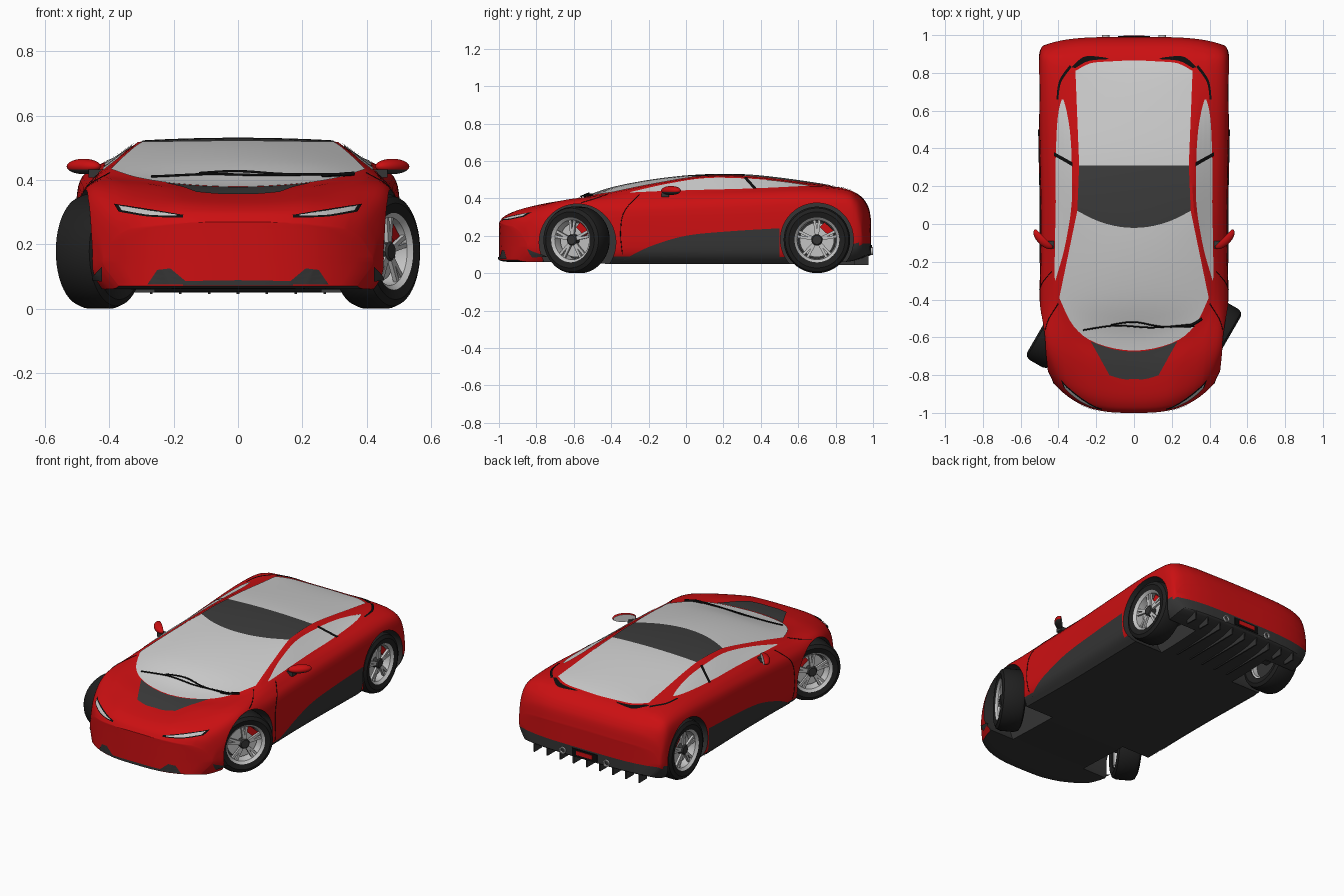
import bpy, bmesh, math
from mathutils import Vector, Matrix
from mathutils.bvhtree import BVHTree

if "Cube" in bpy.data.objects:
    bpy.data.objects.remove(bpy.data.objects["Cube"])


def material(name, r, g, b):
    m = bpy.data.materials.new(name)
    m.use_nodes = True
    m.diffuse_color = (r, g, b, 1)
    m.node_tree.nodes["Principled BSDF"].inputs["Base Color"].default_value = (r, g, b, 1)
    return m


RED = material("red paint", .6, .005, .006)
TRIM = material("dark trim", .035, .035, .035)
GLASS = material("pale glass", .62, .62, .62)
ROOF = material("charcoal panel", .045, .045, .045)
TYRE = material("tyre rubber", .014, .014, .014)
SILVER = material("silver metal", .55, .55, .55)
BLACK = material("black", .004, .004, .004)


def spline(pts, t):
    """Smooth curve through points, t from 0 to 1."""
    n = len(pts)
    i = min(int(t * (n - 1)), n - 2)
    f = t * (n - 1) - i
    a, b, c, d = (pts[min(max(k, 0), n - 1)] for k in range(i - 1, i + 3))
    return [q + .5 * f * (r - p + f * (2 * p - 5 * q + 4 * r - s + f * (3 * (q - r) + s - p)))
            for p, q, r, s in zip(a, b, c, d)]


def finish(bm, name, mats, matrix=None, mirror=False):
    bmesh.ops.recalc_face_normals(bm, faces=bm.faces)
    if matrix:
        bm.transform(matrix)
    mesh = bpy.data.meshes.new(name)
    bm.to_mesh(mesh)
    bm.free()
    ob = bpy.data.objects.new(name, mesh)
    bpy.context.collection.objects.link(ob)
    for m in mats:
        mesh.materials.append(m)
    if mirror:
        ob.modifiers.new("Mirror", 'MIRROR')
    smooth(ob)
    return ob


def smooth(ob):
    bpy.ops.object.select_all(action='DESELECT')
    ob.select_set(True)
    bpy.context.view_layer.objects.active = ob
    bpy.ops.object.shade_smooth_by_angle(angle=math.radians(32))


def box(name, mat, lo, hi, matrix=None, mirror=False):
    bm = bmesh.new()
    bmesh.ops.create_cube(bm, size=1)
    for v in bm.verts:
        v.co = [l + (h - l) * (c + .5) for l, h, c in zip(lo, hi, v.co)]
    return finish(bm, name, [mat], matrix, mirror)


def lathe(name, mat, profile, matrix):
    """Spin (radius, x) points about the x axis."""
    bm = bmesh.new()
    vs = [bm.verts.new((x, 0, r)) for r, x in profile]
    edges = [bm.edges.new(p) for p in zip(vs, vs[1:])]
    bmesh.ops.spin(bm, geom=vs + edges, axis=(1, 0, 0), cent=(0, 0, 0),
                   angle=math.tau, steps=48, use_duplicate=False)
    bmesh.ops.remove_doubles(bm, verts=bm.verts, dist=1e-5)
    return finish(bm, name, [mat], matrix)


# Body stations: y, half width, bottom, shoulder z, belt x, belt z, roof edge x, roof edge z, centre z
STATIONS = [
    (-1, .42, .07, .22, .33, .25, .2, .265, .27),
    (-.97, .435, .062, .27, .34, .29, .2, .305, .305),
    (-.9, .46, .06, .31, .36, .33, .2, .34, .335),
    (-.75, .485, .06, .36, .37, .375, .22, .375, .365),
    (-.6, .497, .055, .385, .39, .4, .32, .397, .388),
    (-.4, .5, .05, .39, .425, .415, .395, .428, .455),
    (-.15, .495, .05, .4, .425, .43, .35, .478, .502),
    (.1, .495, .05, .41, .42, .437, .315, .515, .525),
    (.35, .5, .05, .42, .42, .445, .31, .513, .523),
    (.65, .505, .05, .43, .41, .457, .33, .478, .487),
    (.85, .505, .06, .42, .4, .445, .31, .452, .45),
    (.93, .5, .075, .385, .39, .405, .3, .412, .415),
    (.975, .49, .09, .32, .38, .345, .3, .352, .355),
    (.99, .48, .1, .25, .36, .27, .25, .275, .28)]
COLS = 14


def warp(x, y, z):
    """Round the nose and tail in plan."""
    f = max(0, (-.45 - y) / .55) ** 2 * .15 * (abs(x) / .42) ** 3
    g = max(0, (y - .8) / .19) ** 2 * .045 * (abs(x) / .48) ** 4
    return Vector((x, y + f - g, z))


def section(t):
    """Rows of points from the bottom row to the roof row."""
    y, w, zb, zs, xb, zk, xr, zr, zc = spline(STATIONS, t)
    side = [(w - .05, zb), (w - .005, zb + .06), (w, zb + .55 * (zs - zb)),
            (w - .008, zs - .05), (w - .04, zs), (xb, zk)]
    half = [spline(side, k / 20) for k in range(21)]
    half += [(xb + (xr - xb) * k / 4, zk + (zr - zk) * k / 4) for k in range(1, 5)]
    rows = []
    for x, z in half:
        us = [2 * k / COLS - 1 for k in range(COLS + 1)]
        top = zc - zr if (x, z) == half[-1] else 0
        rows.append([warp(x * u, y, z + top * (1 - u * u)) for u in us])
    return rows


def quads(bm, grid):
    vs = [[bm.verts.new(p) for p in row] for row in grid]
    for a, b in zip(vs, vs[1:]):
        for k in range(len(a) - 1):
            bm.faces.new((a[k], a[k + 1], b[k + 1], b[k]))


bm = bmesh.new()
rings = []
STEPS = 104
for j in range(STEPS + 1):
    rows = section(j / STEPS)
    rings.append(rows[0] + [r[-1] for r in rows[1:]] + rows[-1][-2::-1] + [r[0] for r in rows[-2::-1]])
    if j in (0, STEPS):
        quads(bm, rows)
quads(bm, rings)
bmesh.ops.remove_doubles(bm, verts=bm.verts, dist=1e-5)
bmesh.ops.recalc_face_normals(bm, faces=bm.faces)
for f in bm.faces:
    c = f.calc_center_median()
    if f.normal.z < -.6 or (c.y > .88 and c.z < .155):
        f.material_index = 1
TREE = BVHTree.FromBMesh(bm)
body = finish(bm, "body_shell", [RED, TRIM])

# Wheel arches
for s in (-1, 1):
    for y, z, r in ((-.58, .165, .205), (.7, .18, .195)):
        bm = bmesh.new()
        bmesh.ops.create_cone(bm, cap_ends=True, segments=64, radius1=r, radius2=r, depth=.36)
        for f in bm.faces:
            f.material_index = 1
        cutter = finish(bm, "arch_cutter", [RED, TRIM],
                        Matrix.Translation((s * .44, y, z)) @ Matrix.Rotation(math.pi / 2, 4, 'Y'))
        cutter.hide_render = True
        mod = body.modifiers.new("Arch", 'BOOLEAN')
        mod.operation, mod.solver, mod.object = 'DIFFERENCE', 'EXACT', cutter
        bpy.context.view_layer.objects.active = body
        bpy.ops.object.modifier_apply(modifier=mod.name)
        bpy.data.objects.remove(cutter)
smooth(body)


def project(axis, u, v, lift):
    """Drop a flat point onto the body along an axis."""
    start, way = {"top": ((u, v, 1), (0, 0, -1)), "side": ((1, u, v), (-1, 0, 0)),
                  "front": ((u, -2, v), (0, 1, 0))}[axis]
    hit, normal, *_ = TREE.ray_cast(Vector(start), Vector(way))
    if hit is None:
        hit, normal, *_ = TREE.find_nearest(Vector(start))
    return hit + normal * lift


def panel(name, mat, axis, a, b, mirror=False, lift=.004):
    """Thin plate on the body between two edge curves."""
    bm = bmesh.new()
    grid = []
    for i in range(25):
        p, q = Vector(spline(a, i / 24)), Vector(spline(b, i / 24))
        grid.append([project(axis, *p.lerp(q, k / 16), lift) for k in range(17)])
    quads(bm, grid)
    ob = finish(bm, name, [mat], None, mirror)
    return ob


def line(name, mat, axis, pts, radius, lift=0, mirror=False):
    cu = bpy.data.curves.new(name, 'CURVE')
    cu.dimensions, cu.bevel_depth, cu.bevel_resolution = '3D', radius, 1
    sp = cu.splines.new('POLY')
    sp.points.add(24)
    for i, p in enumerate(sp.points):
        p.co = (*project(axis, *spline(pts, i / 24), lift), 1)
    cu.materials.append(mat)
    ob = bpy.data.objects.new(name, cu)
    bpy.context.collection.objects.link(ob)
    if mirror:
        ob.modifiers.new("Mirror", 'MIRROR')


def sym(pts):
    return [(-x, y) for x, y in pts[:0:-1]] + pts


# Glass and roof panels
screen_top = sym([(0, -.02), (.1, -.01), (.2, .02), (.3, .07)])
roof_back = sym([(0, .31), (.1, .31), (.2, .31), (.29, .31)])
panel("windscreen", GLASS, "top", sym([(0, -.67), (.2, -.63), (.32, -.54), (.395, -.39)]), screen_top)
panel("roof_panel", ROOF, "top", screen_top, roof_back)
panel("rear_window", GLASS, "top", roof_back, sym([(0, .865), (.12, .86), (.23, .85), (.31, .81)]))
panel("hood_vent", ROOF, "top", sym([(0, -.82), (.06, -.82), (.13, -.8)]),
      sym([(0, -.675), (.12, -.66), (.23, -.62)]))
panel("side_window", GLASS, "side", [(-.3, .428), (-.1, .437), (.1, .443), (.3, .448), (.48, .455), (.66, .464)],
      [(-.3, .43), (-.1, .475), (.1, .505), (.3, .504), (.48, .491), (.66, .466)], True)
panel("door_pillar", BLACK, "side", [(.305, .507), (.36, .446)], [(.325, .507), (.38, .446)], True, .007)
panel("rear_vent", BLACK, "top", [(.13, .872), (.24, .862), (.31, .825)],
      [(.15, .88), (.26, .885), (.33, .83)], True)
panel("rear_quarter_strip", BLACK, "top", [(.4, .66), (.385, .75), (.33, .83)],
      [(.41, .66), (.395, .76), (.34, .84)], True)

# Side and front trim
panel("side_skirt", TRIM, "side", [(-.37, .062), (-.1, .062), (.2, .062), (.5, .062)],
      [(-.34, .07), (-.2, .14), (0, .2), (.25, .225), (.5, .24)], True)
panel("headlight_frame", BLACK, "front", [(.17, .281), (.28, .285), (.37, .3)],
      [(.17, .29), (.28, .308), (.385, .324)], True, .003)
panel("headlight", SILVER, "front", [(.19, .286), (.28, .289), (.36, .303)],
      [(.19, .289), (.28, .303), (.37, .318)], True, .006)
panel("bumper_fang", TRIM, "front", [(.15, .075), (.28, .075)], [(.21, .125), (.25, .12)], True)
panel("bumper_corner", TRIM, "front", [(.42, .085), (.45, .09)], [(.42, .13), (.45, .1)], True)
panel("bumper_lip", TRIM, "front", sym([(0, .072), (.17, .072)]), sym([(0, .088), (.17, .085)]))
line("door_seam", BLACK, "side", [(-.34, .1), (-.35, .22), (-.33, .33), (-.25, .42)], .002, 0, True)
line("hood_seam", BLACK, "top", [(.4, -.42), (.45, -.5), (.47, -.56)], .002, 0, True)

# Wipers
line("wiper_long", BLACK, "top", [(.3, -.53), (.1, -.545), (-.1, -.535), (-.27, -.56)], .004, .01)
line("wiper_short", BLACK, "top", [(.32, -.54), (.15, -.54), (0, -.515), (-.12, -.53)], .004, .012)
line("wiper_arm", BLACK, "top", [(.36, -.5), (.31, -.53), (.26, -.54)], .007, .008)

# Door mirrors
bm = bmesh.new()
bmesh.ops.create_uvsphere(bm, u_segments=32, v_segments=16, radius=1)
bm.transform(Matrix.Diagonal((.068, .032, .024, 1)))
cut = bmesh.ops.bisect_plane(bm, geom=bm.verts[:] + bm.edges[:] + bm.faces[:], plane_co=(0, .01, 0),
                             plane_no=(0, 1, 0), clear_outer=True)
bmesh.ops.edgeloop_fill(bm, edges=[e for e in cut["geom_cut"] if isinstance(e, bmesh.types.BMEdge)])
bm.normal_update()
for f in bm.faces:
    low = f.calc_center_median().z < -.008
    f.material_index = 2 if abs(f.normal.y) > .99 and len(f.verts) > 8 else int(low)
finish(bm, "door_mirror", [RED, TRIM, GLASS], Matrix.Translation((.48, -.08, .442))
       @ Matrix.Rotation(math.radians(45), 4, 'Z'), True)
box("mirror_arm", TRIM, (.41, -.13, .408), (.465, -.09, .432), None, True)


# Wheels
def wheel(name, side, y, steer):
    m = (Matrix.Translation((side * .43, y, .178)) @ Matrix.Rotation(math.radians(steer), 4, 'Z')
         @ Matrix.Rotation(0 if side > 0 else math.pi, 4, 'Z'))
    lathe(name + "_tyre", TYRE, [(.116, -.06), (.15, -.07), (.17, -.06), (.178, -.04), (.178, .04),
                                 (.17, .06), (.15, .07), (.116, .06), (.116, -.06)], m)
    lathe(name + "_rim", SILVER, [(.12, -.055), (.106, -.05), (.1, 0), (.106, .05), (.12, .064)], m)
    lathe(name + "_backing", TRIM, [(0, -.02), (.102, -.02)], m)
    lathe(name + "_brake_disc", SILVER, [(0, .015), (.092, .015), (.092, .005), (0, .005)], m)
    lathe(name + "_hub", TRIM, [(.03, .02), (.03, .05), (.024, .056), (0, .056)], m)
    for k in range(5):
        turn = m @ Matrix.Rotation(k * math.tau / 5, 4, 'X')
        for lean in (-.13, .13):
            box(name + "_spoke", SILVER, (.036, -.007, .02), (.05, .007, .109),
                turn @ Matrix.Rotation(lean, 4, 'X'))
    back = m @ Matrix.Rotation(-side * .75, 4, 'X')
    box(name + "_caliper", RED, (0, -.035, .06), (.032, .035, .097), back)
    box(name + "_axle", TRIM, (-.2, -.02, -.02), (-.02, .02, .02), m)


for side, label in ((1, "left"), (-1, "right")):
    wheel("front_" + label + "_wheel", side, -.585, -30)
    wheel("rear_" + label + "_wheel", side, .7, 0)

# Diffuser, plate and exhausts
for k in range(9):
    x = -.36 + k * .09
    box("diffuser_fin", TRIM, (x - .004, .6 if abs(x) < .25 else .9, .045), (x + .004, .975, .11))
box("plate_recess", BLACK, (-.085, .95, .105), (.085, .994, .15))
box("number_plate", RED, (-.055, .98, .115), (.055, .997, .14))
for s in (-1, 1):
    lathe("exhaust_tip", SILVER, [(0, -.01), (.014, -.01), (.014, .025), (.02, .025), (.02, -.04)],
          Matrix.Translation((s * .15, .975, .118)) @ Matrix.Rotation(math.pi / 2, 4, 'Z'))
